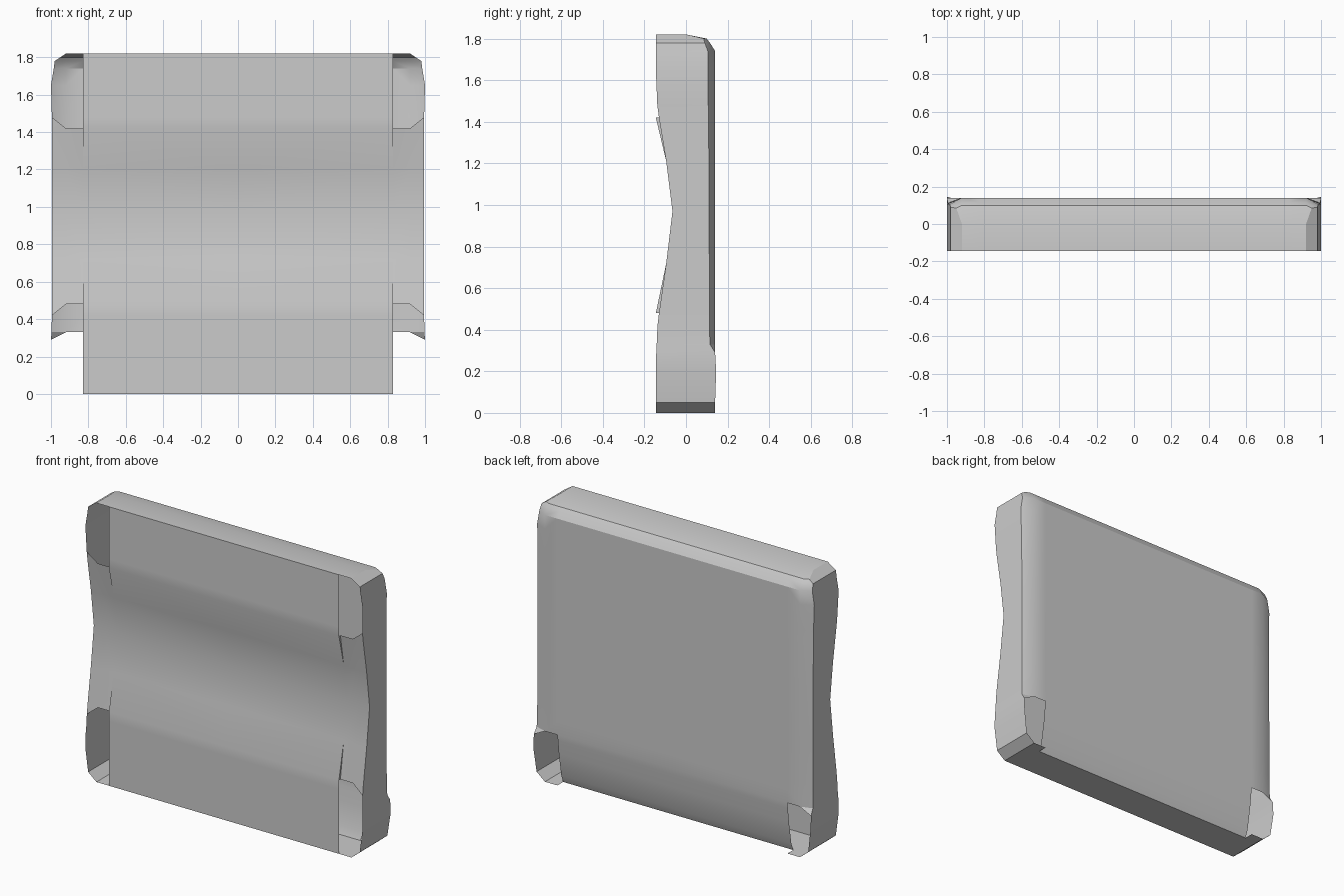
import bpy, bmesh, math

if "Cube" in bpy.data.objects:
    bpy.data.objects.remove(bpy.data.objects["Cube"])

# height, side half-width, centre front y, corner front y, back y, side wall back y
LEVELS = [
    (0.00, 0.92, -.145, -.145, .08, .14),
    (0.05, 0.98, -.145, -.145, .10, .14),
    (0.20, 1.00, -.145, -.145, .125, .145),
    (0.29, 1.00, -.145, -.143, .135, .14),
    (0.33, 0.997, -.145, -.141, .14, .115),
    (0.42, 0.995, -.145, -.137, .14, .113),
    (0.48, 0.995, -.145, -.130, .14, .112),
    (0.72, 0.995, -.095, -.095, .14, .112),
    (0.97, 0.995, -.065, -.065, .14, .111),
    (1.21, 0.995, -.095, -.095, .14, .110),
    (1.42, 0.995, -.145, -.130, .14, .108),
    (1.48, 0.995, -.145, -.138, .14, .107),
    (1.65, 1.00, -.145, -.145, .14, .106),
    (1.74, 0.985, -.145, -.145, .14, .105),
    (1.78, 0.98, -.145, -.145, .115, .09),
    (1.80, 0.95, -.145, -.145, .10, .085),
    (1.82, 0.92, -.145, -.145, .00, .00),
]
INNER, CHAMFER = 0.83, 0.92

bm = bmesh.new()


def ring(z, xs, yf, ys, yb, yw):
    """Half outline from the front centre around to the back centre."""
    pts = [(0, yf), (INNER, yf), (INNER, ys), (min(CHAMFER, xs), ys), (xs, ys),
           (xs, yw), (min(CHAMFER, xs), yb), (INNER, yb), (0, yb)]
    return [bm.verts.new((x, y, z)) for x, y in pts]


def face(*verts):
    bm.faces.new(verts)


rings = [ring(*lv) for lv in LEVELS]
for k in range(len(rings) - 1):
    a, b = rings[k], rings[k + 1]
    z0, z1 = LEVELS[k][0], LEVELS[k + 1][0]
    for i in range(8):
        front_open = z1 < .49 or z0 > 1.41
        back_open = z1 < .34
        # openings with a clipped outer corner
        if i == 3 and abs(z0 - .42) < .001:
            face(a[4], b[4], b[3])
        elif i == 3 and abs(z0 - 1.42) < .001:
            face(a[3], a[4], b[4])
        elif i == 5 and abs(z0 - .29) < .001:
            face(a[5], b[6], b[5])
        elif (front_open and i in (1, 2, 3)) or (back_open and i in (5, 6)):
            continue
        else:
            face(a[i], a[i + 1], b[i + 1], b[i])

# Top cap
t = rings[-1]
face(t[0], t[1], t[7], t[8])
face(t[1], t[3], t[6], t[7])

# Bottom cap: shallow centre, corner tabs reaching further back
f = rings[0]
face(f[8], f[7], f[1], f[0])
tab = bm.verts.new((INNER, .14, 0))
face(f[7], tab, f[5], f[4], f[1])

# Mirror to the other half
mirrored = bmesh.ops.mirror(bm, geom=bm.verts[:] + bm.edges[:] + bm.faces[:],
                            axis='X', merge_dist=.0001)
bmesh.ops.remove_doubles(bm, verts=bm.verts[:], dist=.0001)
bmesh.ops.dissolve_degenerate(bm, dist=.0001, edges=bm.edges[:])
bmesh.ops.recalc_face_normals(bm, faces=bm.faces[:])

mesh = bpy.data.meshes.new("panel_shell")
bm.to_mesh(mesh)
bm.free()
panel = bpy.data.objects.new("panel_shell", mesh)
bpy.context.collection.objects.link(panel)

grey = bpy.data.materials.new("plain grey")
grey.diffuse_color = (.6, .6, .6, 1)
grey.use_nodes = True
grey.node_tree.nodes["Principled BSDF"].inputs["Base Color"].default_value = grey.diffuse_color
mesh.materials.append(grey)

bpy.context.view_layer.objects.active = panel
panel.select_set(True)
bpy.ops.object.shade_smooth_by_angle(angle=math.radians(28))
